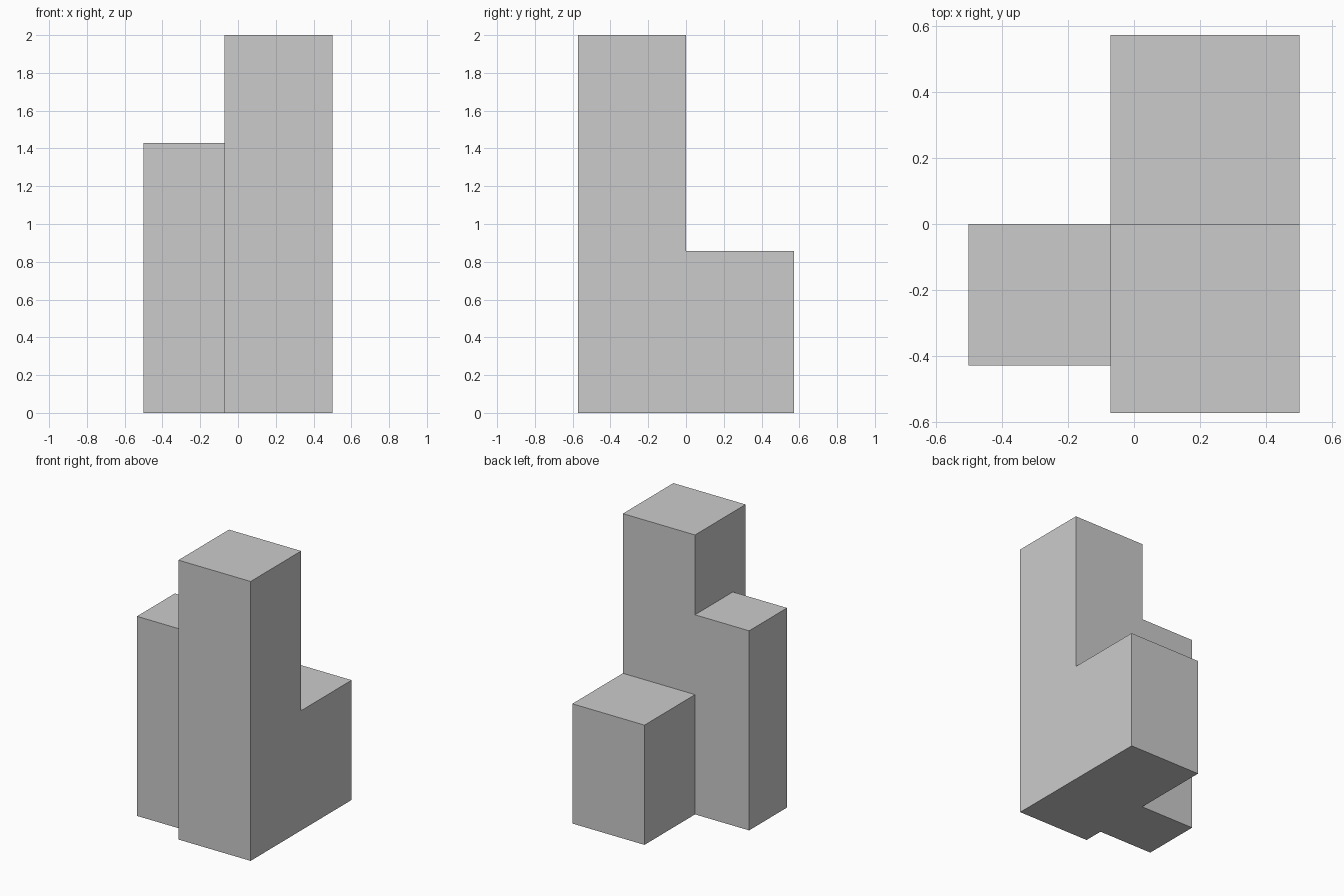
import bpy, bmesh
from mathutils import Vector

if "Cube" in bpy.data.objects:
    bpy.data.objects.remove(bpy.data.objects["Cube"])

U = 1 / 7  # the model sits on a grid of sevenths


def prism(name, profile, direction):
    """Extrude a flat outline (in grid units) into a closed solid."""
    bm = bmesh.new()
    face = bm.faces.new([bm.verts.new(Vector(p) * U) for p in profile])
    ext = bmesh.ops.extrude_face_region(bm, geom=[face], use_keep_orig=True)
    moved = [g for g in ext["geom"] if isinstance(g, bmesh.types.BMVert)]
    bmesh.ops.translate(bm, verts=moved, vec=Vector(direction) * U)
    bmesh.ops.recalc_face_normals(bm, faces=bm.faces)
    mesh = bpy.data.meshes.new(name)
    bm.to_mesh(mesh)
    bm.free()
    obj = bpy.data.objects.new(name, mesh)
    bpy.context.collection.objects.link(obj)
    return obj


# Tall tower with the low rear block: one L-shaped side profile
profile = [(-4, 0), (4, 0), (4, 6), (0, 6), (0, 14), (-4, 14)]
building = prism("tower_building", [(-0.5, y, z) for y, z in profile], (4, 0, 0))

# Medium side wing, reaching slightly into the tower for a clean union
wing = prism("side_wing", [(-3.5, -3, 0), (0.5, -3, 0), (0.5, 0, 0), (-3.5, 0, 0)],
             (0, 0, 10))

# Merge the wing into the tower so no inner walls remain
union = building.modifiers.new("join_wing", 'BOOLEAN')
union.operation = 'UNION'
union.solver = 'EXACT'
union.object = wing
bpy.context.view_layer.objects.active = building
building.select_set(True)
bpy.ops.object.modifier_apply(modifier=union.name)
bpy.data.objects.remove(wing, do_unlink=True)

# Dissolve leftover seams on coplanar faces
bm = bmesh.new()
bm.from_mesh(building.data)
bmesh.ops.remove_doubles(bm, verts=bm.verts, dist=1e-4)
bmesh.ops.dissolve_limit(bm, angle_limit=0.01, verts=bm.verts, edges=bm.edges)
bm.to_mesh(building.data)
bm.free()
